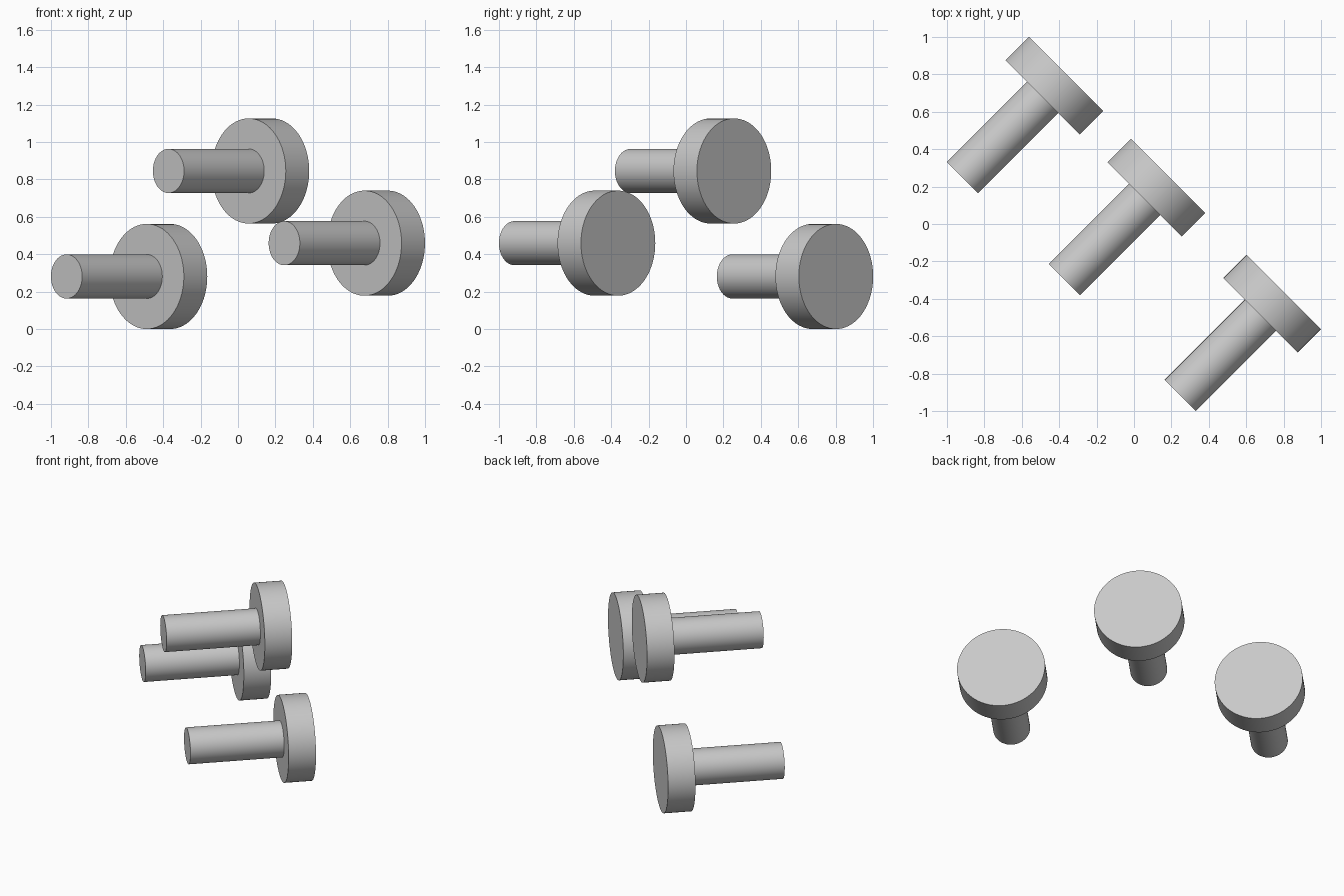
import bpy
import bmesh
import math
from mathutils import Matrix, Vector

cube = bpy.data.objects.get("Cube")
if cube:
    bpy.data.objects.remove(cube, do_unlink=True)

SEGMENTS = 72
SHANK_R, HEAD_R = 0.118, 0.281
SHANK_LEN, HEAD_LEN = 0.606, 0.177

# Single plain grey
grey = bpy.data.materials.new("plain_grey")
grey.use_nodes = True
color = (0.58, 0.58, 0.58, 1)
grey.diffuse_color = color
grey.node_tree.nodes["Principled BSDF"].inputs["Base Color"].default_value = color


def make_pin(name, head_end):
    """Lathe a headed pin along +z, then lay it on the x/y diagonal."""
    bm = bmesh.new()
    total = SHANK_LEN + HEAD_LEN
    # Radius and position along the axis, measured back from the head's outer face
    profile = [(SHANK_R, -total), (SHANK_R, -HEAD_LEN), (HEAD_R, -HEAD_LEN), (HEAD_R, 0)]
    rings = []
    for r, z in profile:
        ring = []
        for i in range(SEGMENTS):
            a = math.tau * i / SEGMENTS
            ring.append(bm.verts.new((r * math.cos(a), r * math.sin(a), z)))
        rings.append(ring)
    for low, high in zip(rings, rings[1:]):
        for i in range(SEGMENTS):
            j = (i + 1) % SEGMENTS
            bm.faces.new((low[i], low[j], high[j], high[i]))
    bm.faces.new(rings[0][::-1])
    bm.faces.new(rings[-1])
    bmesh.ops.recalc_face_normals(bm, faces=bm.faces)

    turn = Vector((1, 1, 0)).to_track_quat("Z", "Y").to_matrix().to_4x4()
    bm.transform(Matrix.Translation(head_end) @ turn)
    mesh = bpy.data.meshes.new(name)
    bm.to_mesh(mesh)
    bm.free()
    mesh.materials.append(grey)
    pin = bpy.data.objects.new(name, mesh)
    bpy.context.collection.objects.link(pin)

    # Smooth sides, crisp rims
    bpy.ops.object.select_all(action="DESELECT")
    pin.select_set(True)
    bpy.context.view_layer.objects.active = pin
    bpy.ops.object.shade_smooth_by_angle(angle=math.radians(30))


# Three identical pins, placed by the centre of the head's outer face
make_pin("low_pin", (-0.363, 0.802, 0.281))
make_pin("high_pin", (0.182, 0.257, 0.845))
make_pin("middle_pin", (0.801, -0.363, 0.459))
